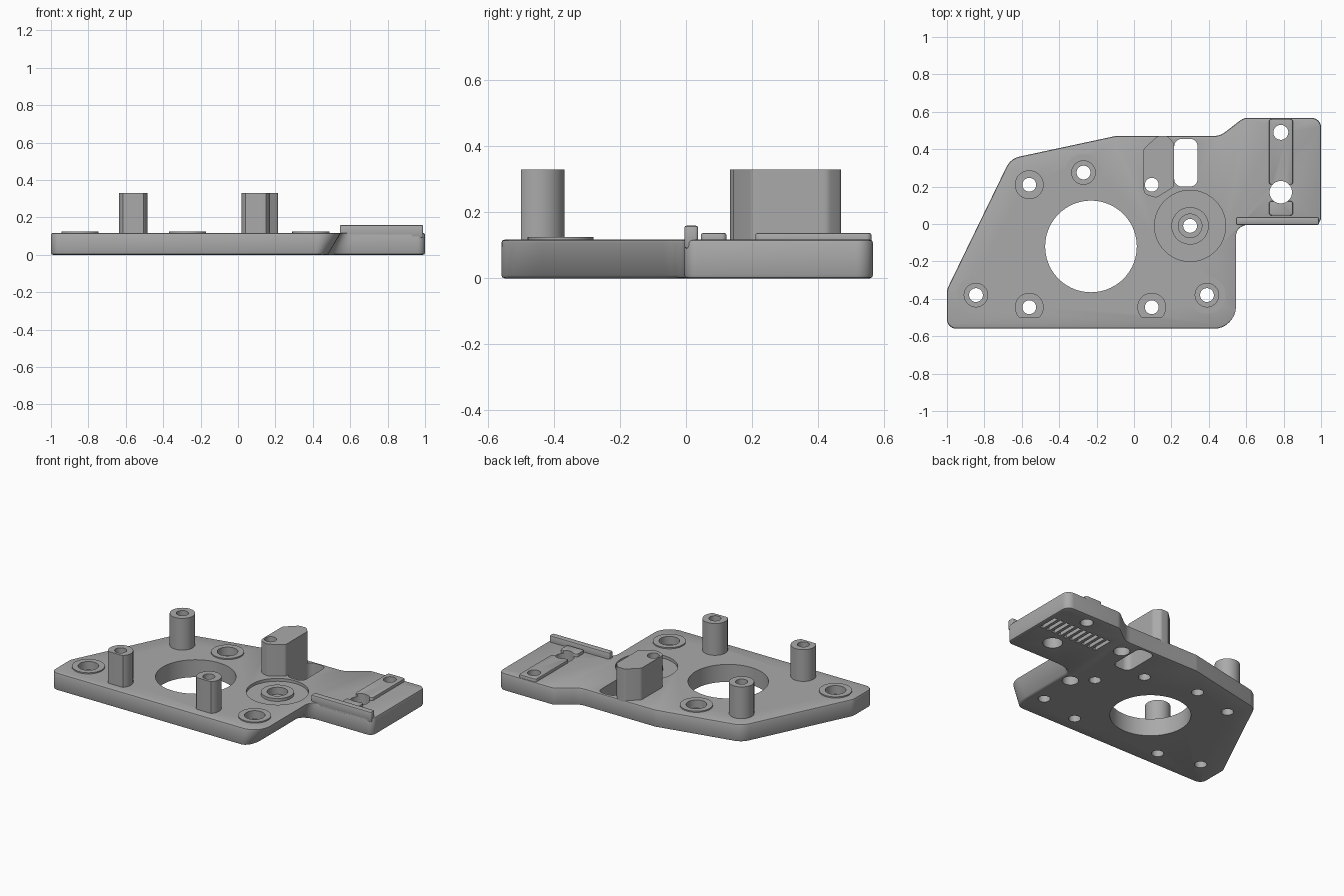
import bpy, bmesh, math
from mathutils import Vector

cube = bpy.data.objects.get("Cube")
if cube:
    bpy.data.objects.remove(cube)

grey = bpy.data.materials.new("plain_grey")
grey.use_nodes = True
grey.diffuse_color = (0.4, 0.4, 0.4, 1)
grey.node_tree.nodes["Principled BSDF"].inputs["Base Color"].default_value = (0.4, 0.4, 0.4, 1)

TOP, POST_TOP = 0.117, 0.33


def rounded(corners):
    """Outline from (x, y, radius) corners, each replaced by an arc."""
    out = []
    for i, (x, y, r) in enumerate(corners):
        p = Vector((x, y))
        a = (Vector(corners[i - 1][:2]) - p).normalized()
        b = (Vector(corners[(i + 1) % len(corners)][:2]) - p).normalized()
        if r == 0:
            out.append(p)
            continue
        half = a.angle(b) / 2
        centre = p + (a + b).normalized() * r / math.sin(half)
        start = p + a * r / math.tan(half) - centre
        turn = start.angle_signed(p + b * r / math.tan(half) - centre)
        steps = max(3, round(abs(turn) / 0.2))
        for k in range(steps + 1):
            t = -turn * k / steps
            out.append(centre + Vector((start.x * math.cos(t) - start.y * math.sin(t),
                                        start.x * math.sin(t) + start.y * math.cos(t))))
    return out


def circle(x, y, r, n=40):
    return [Vector((x + r * math.cos(math.tau * i / n), y + r * math.sin(math.tau * i / n)))
            for i in range(n)]


def box(x0, x1, y0, y1, r=0):
    return rounded([(x0, y0, r), (x1, y0, r), (x1, y1, r), (x0, y1, r)])


def prisms(name, parts):
    """One object made of (outline, bottom, top) prisms."""
    bm = bmesh.new()
    for pts, z0, z1 in parts:
        face = bm.faces.new([bm.verts.new((p.x, p.y, z0)) for p in pts])
        up = bmesh.ops.extrude_face_region(bm, geom=[face])["geom"]
        bmesh.ops.translate(bm, vec=(0, 0, z1 - z0),
                            verts=[v for v in up if isinstance(v, bmesh.types.BMVert)])
    bmesh.ops.recalc_face_normals(bm, faces=bm.faces)
    mesh = bpy.data.meshes.new(name)
    bm.to_mesh(mesh)
    bm.free()
    mesh.materials.append(grey)
    obj = bpy.data.objects.new(name, mesh)
    bpy.context.collection.objects.link(obj)
    return obj


def finish(obj, cutters=(), bevel=0.0):
    if bevel:
        mod = obj.modifiers.new("edge", "BEVEL")
        mod.width, mod.segments, mod.angle_limit = bevel, 2, math.radians(50)
    for c in cutters:
        mod = obj.modifiers.new("cut", "BOOLEAN")
        mod.operation, mod.solver, mod.object = "DIFFERENCE", "EXACT", c
    bpy.ops.object.select_all(action="DESELECT")
    obj.select_set(True)
    bpy.context.view_layer.objects.active = obj
    bpy.ops.object.convert(target="MESH")
    bpy.ops.object.shade_smooth_by_angle(angle=math.radians(35))


# Hole positions
posts = [(-0.56, 0.21), (-0.56, -0.445), (0.095, -0.445), (0.095, 0.21)]
bosses = [(-0.27, 0.275), (-0.845, -0.38), (0.39, -0.38)]
hub = (0.3, -0.01)

# Cutters
through = prisms("through_holes_cutter",
                 [(circle(x, y, 0.037), -0.1, 0.5) for x, y in posts + bosses + [hub]]
                 + [(circle(0.785, 0.49, 0.04), -0.1, 0.5),
                    (circle(0.785, 0.17, 0.06), -0.1, 0.5),
                    (circle(-0.23, -0.12, 0.245, 72), -0.1, 0.5),
                    (box(0.215, 0.34, 0.2, 0.455, 0.04), -0.1, 0.5)])
counterbores = prisms("counterbore_cutter",
                      [(circle(x, y, 0.063), 0.07, 0.5) for x, y in bosses + [hub]])
pocket = prisms("round_pocket_cutter", [(circle(*hub, 0.19, 64), 0.098, 0.5)])
under = prisms("underside_cutter",
               [(circle(0.41, -0.11, 0.05), -0.1, 0.07), (circle(0.4, 0.36, 0.05), -0.1, 0.07)]
               + [(box(0.53 + i * 0.046, 0.555 + i * 0.046, 0.27, 0.41), -0.1, 0.03)
                  for i in range(10)])
all_cutters = [through, counterbores, pocket, under]
for c in all_cutters:
    c.hide_render = True

# Base plate with side arm
outline = rounded([(-1, -0.56, 0.05), (0.55, -0.56, 0.12), (0.55, -0.005, 0.06),
                   (1, -0.005, 0.04), (1, 0.567, 0.05), (0.585, 0.567, 0.06),
                   (0.46, 0.47, 0.1), (-0.1, 0.47, 0.08), (-0.66, 0.35, 0.1),
                   (-1, -0.35, 0.08)])
plate = prisms("base_plate", [(outline, 0, TOP)])
# Undercut slope on the short side beside the arm
for v in plate.data.vertices:
    x, y, z = v.co
    if z < 0.01 and y < 0.02 and 0.4 < x < 0.62:
        v.co.x -= 0.07 * ((x - 0.4) / 0.15 if x <= 0.55 else (0.62 - x) / 0.07)
finish(plate, all_cutters, 0.01)

# Raised screw bosses and the hub inside the round pocket
finish(prisms("screw_bosses", [(circle(x, y, 0.1), 0.1, 0.125) for x, y in bosses]),
       [through, counterbores])
finish(prisms("pocket_hub", [(circle(*hub, 0.1), 0.09, TOP)]), [through, counterbores])

# Standoff posts: one round, two with a flat front
finish(prisms("round_post", [(circle(*posts[0], 0.077), 0.1, POST_TOP)]), [through])
for name, (x, y) in (("right_front_post", posts[1]), ("left_front_post", posts[2])):
    pts = [Vector((p.x, max(p.y, -0.5))) for p in circle(x, y, 0.077)]
    flat = [p for p in pts if p.y > -0.4999]
    low = [p for p in pts if p.y <= -0.4999]
    low = [min(low, key=lambda p: p.x), max(low, key=lambda p: p.x)]
    ring = sorted(flat + low, key=lambda p: math.atan2(p.y - y, p.x - x))
    finish(prisms(name, [(ring, 0.1, POST_TOP)]), [through])

# Tall block post beside the slot
block = rounded([(0.05, 0.16, 0.04), (0.12, 0.14, 0.03), (0.215, 0.2, 0.02), (0.215, 0.43, 0.03),
                 (0.18, 0.47, 0.02), (0.125, 0.47, 0.03), (0.05, 0.4, 0.03)])
finish(prisms("block_post", [(block, 0.1, POST_TOP)]), [through])

# Arm details: end stop lip and guide rails
finish(prisms("end_stop_lip", [(box(0.545, 0.99, -0.005, 0.037, 0.01), 0.09, 0.16)]), (), 0.008)
finish(prisms("guide_rails", [(box(0.722, 0.85, 0.21, 0.562, 0.015), 0.1, 0.137),
                              (box(0.722, 0.85, 0.045, 0.123, 0.015), 0.1, 0.137)]),
       [through], 0.006)

for c in all_cutters:
    bpy.data.objects.remove(c)
